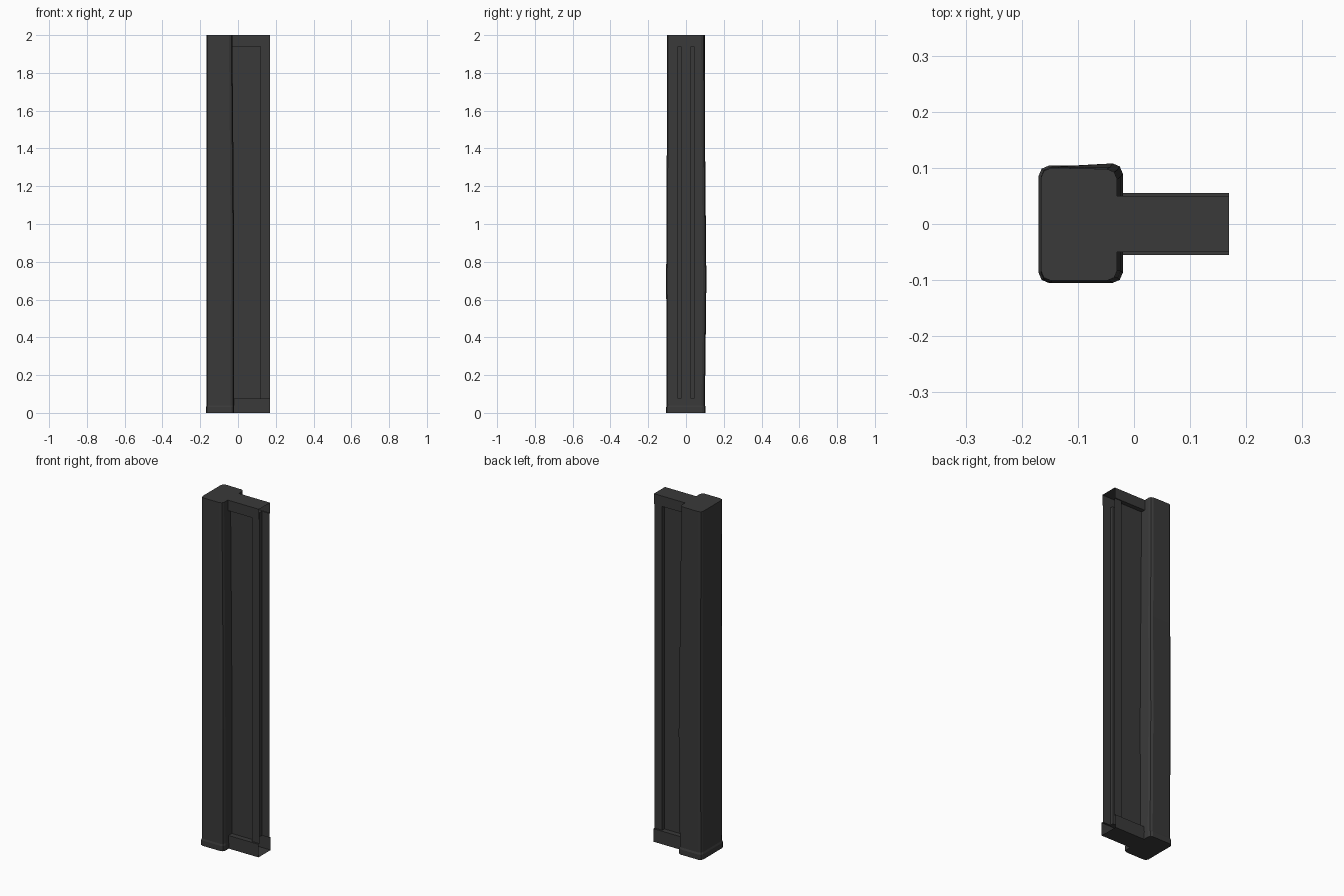
import bpy, bmesh

cube = bpy.data.objects.get("Cube")
if cube:
    bpy.data.objects.remove(cube)

mat = bpy.data.materials.new("charcoal grey")
mat.use_nodes = True
grey = (0.042, 0.042, 0.042, 1)
mat.diffuse_color = grey
mat.node_tree.nodes["Principled BSDF"].inputs["Base Color"].default_value = grey


def finish(bm, name):
    bmesh.ops.remove_doubles(bm, verts=bm.verts, dist=0.0001)
    bmesh.ops.recalc_face_normals(bm, faces=bm.faces)
    mesh = bpy.data.meshes.new(name)
    bm.to_mesh(mesh)
    bm.free()
    mesh.materials.append(mat)
    obj = bpy.data.objects.new(name, mesh)
    bpy.context.collection.objects.link(obj)


def quad(bm, *points):
    bm.faces.new([bm.verts.new(p) for p in points])


# Post: rounded rectangular section, lofted with a slight hand-worn bulge
def section(x0, x1, y0, left_y, right_y, c=0.018):
    k = c * 0.3
    ring = []
    for x, y, sx, sy in ((x0, y0, 1, 1), (x1, y0, -1, 1),
                         (x1, right_y, -1, -1), (x0, left_y, 1, -1)):
        arc = [(x, y + sy * c), (x + sx * k, y + sy * k), (x + sx * c, y)]
        ring += arc if sx == sy else arc[::-1]
    return ring


rings = [
    (0.0, section(-0.17, -0.02, -0.105, 0.104, 0.104)),
    (0.03, section(-0.17, -0.02, -0.105, 0.104, 0.104)),
    (0.04, section(-0.166, -0.022, -0.102, 0.1, 0.1)),
    (0.7, section(-0.166, -0.02, -0.105, 0.102, 0.108)),
    (1.3, section(-0.166, -0.024, -0.102, 0.101, 0.102)),
    (2.0, section(-0.166, -0.03, -0.101, 0.1, 0.098)),
]
bm = bmesh.new()
loops = [[bm.verts.new((x, y, z)) for x, y in ring] for z, ring in rings]
for low, high in zip(loops, loops[1:]):
    for i in range(len(low)):
        j = (i + 1) % len(low)
        bm.faces.new((low[i], low[j], high[j], high[i]))
bm.faces.new(loops[0][::-1])
bm.faces.new(loops[-1])
finish(bm, "post")

# Wall section: hollow shell, open at its free end
XA, XS, XB = -0.045, 0.12, 0.169
Z1, Z2, TOP = 0.075, 1.94, 2.0
BASE, RAIL, STILE, PANEL = 0.055, 0.05, 0.045, 0.025


def upright(bm, x0, x1, z0, z1, y):
    quad(bm, (x0, y, z0), (x1, y, z0), (x1, y, z1), (x0, y, z1))


def ledge(bm, x0, x1, y0, y1, z):
    quad(bm, (x0, y0, z), (x1, y0, z), (x1, y1, z), (x0, y1, z))


bm = bmesh.new()
for s in (-1, 1):
    upright(bm, XA, XB, 0, Z1, s * BASE)
    upright(bm, XA, XB, Z2, TOP, s * RAIL)
    upright(bm, XS, XB, Z1, Z2, s * STILE)
    upright(bm, XA, XS, Z1, Z2, s * PANEL)
    quad(bm, (XS, s * PANEL, Z1), (XS, s * STILE, Z1),
         (XS, s * STILE, Z2), (XS, s * PANEL, Z2))
    for z, outer in ((Z1, BASE), (Z2, RAIL)):
        ledge(bm, XA, XS, s * PANEL, s * outer, z)
        ledge(bm, XS, XB, s * STILE, s * outer, z)
ledge(bm, XA, XB, -RAIL, RAIL, TOP)
ledge(bm, XA, XB, -BASE, BASE, 0)
finish(bm, "wall_panel")
